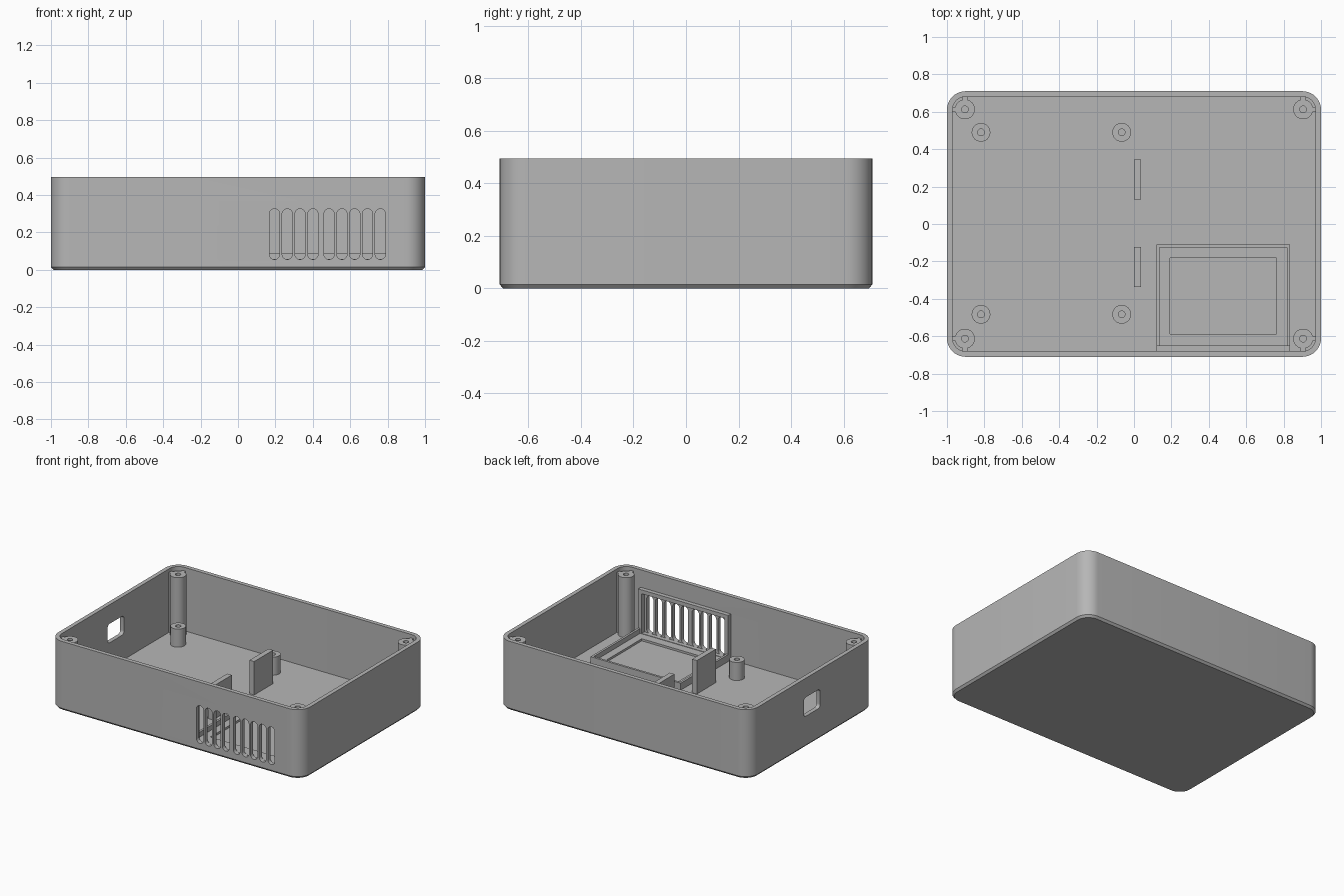
import bpy, bmesh
from math import sin, cos, pi, radians

cube = bpy.data.objects.get("Cube")
if cube:
    bpy.data.objects.remove(cube, do_unlink=True)

grey = bpy.data.materials.new("light_grey_plastic")
grey.use_nodes = True
GREY = (0.47, 0.47, 0.47, 1)
grey.diffuse_color = GREY
grey.node_tree.nodes["Principled BSDF"].inputs["Base Color"].default_value = GREY

FLOOR, TOP = 0.04, 0.495
HX, HY, WALL = 1.0, 0.71, 0.03


def rounded_rect(hx, hy, r, cx=0, cy=0, steps=10):
    """Outline points of a rounded rectangle."""
    pts = []
    for q, (sx, sy) in enumerate([(1, 1), (-1, 1), (-1, -1), (1, -1)]):
        for i in range(steps + 1):
            a = (q + i / steps) * pi / 2
            pts.append((cx + sx * (hx - r) + r * cos(a),
                        cy + sy * (hy - r) + r * sin(a)))
    return pts


def circle(r, cx, cy, n=32):
    return [(cx + r * cos(2 * pi * i / n), cy + r * sin(2 * pi * i / n)) for i in range(n)]


def loft(bm, rings):
    """Skin a stack of equal-length rings and cap both ends."""
    loops = [[bm.verts.new(p) for p in ring] for ring in rings]
    for a, b in zip(loops, loops[1:]):
        for i in range(len(a)):
            j = (i + 1) % len(a)
            bm.faces.new((a[i], a[j], b[j], b[i]))
    bm.faces.new(loops[0][::-1])
    bm.faces.new(loops[-1])


def at_z(pts, z):
    return [(x, y, z) for x, y in pts]


def box(bm, x0, x1, y0, y1, z0, z1):
    rect = [(x0, y0), (x1, y0), (x1, y1), (x0, y1)]
    loft(bm, [at_z(rect, z0), at_z(rect, z1)])


def finish(bm, name):
    bmesh.ops.recalc_face_normals(bm, faces=bm.faces)
    mesh = bpy.data.meshes.new(name)
    bm.to_mesh(mesh)
    bm.free()
    ob = bpy.data.objects.new(name, mesh)
    bpy.context.collection.objects.link(ob)
    mesh.materials.append(grey)
    return ob


def smooth(ob):
    bpy.ops.object.select_all(action='DESELECT')
    ob.select_set(True)
    bpy.context.view_layer.objects.active = ob
    bpy.ops.object.shade_smooth_by_angle(angle=radians(30))


# Open tray with chamfered base
bm = bmesh.new()
outer = rounded_rect(HX, HY, 0.1)
inner = rounded_rect(HX - WALL, HY - WALL, 0.068)
loft(bm, [at_z(rounded_rect(HX - 0.013, HY - 0.013, 0.087), 0), at_z(outer, 0.015),
          at_z(outer, TOP), at_z(inner, TOP), at_z(inner, FLOOR)])
case = finish(bm, "case_shell")

# Cutters: vent slots in the front wall, port window in the right wall
bm = bmesh.new()
for group_start in (0.195, 0.487):
    for i in range(4 if group_start < 0.3 else 5):
        slot = rounded_rect(0.0275, 0.135, 0.0274, group_start + i * 0.0685, 0.191)
        loft(bm, [[(x, y, z) for x, z in slot] for y in (-HY - 0.05, -HY + 0.045)])
port = rounded_rect(0.093, 0.068, 0.025, 0, 0.29)
loft(bm, [[(x, y, z) for y, z in port] for x in (-HX - 0.05, -HX + 0.06)])
cutter = finish(bm, "opening_cutter")
cutter.hide_render = True

mod = case.modifiers.new("openings", 'BOOLEAN')
mod.operation = 'DIFFERENCE'
mod.solver = 'EXACT'
mod.object = cutter
bpy.context.view_layer.objects.active = case
bpy.ops.object.modifier_apply(modifier=mod.name)
bpy.data.objects.remove(cutter, do_unlink=True)
smooth(case)


# Hollow round posts
def post(name, x, y, r, top, depth):
    bm = bmesh.new()
    hole = circle(0.018, x, y)
    loft(bm, [at_z(circle(r, x, y), FLOOR - 0.01), at_z(circle(r, x, y), top),
              at_z(hole, top), at_z(hole, top - depth)])
    smooth(finish(bm, name))


for sx, side in ((-1, "right"), (1, "left")):
    for sy, end in ((-1, "front"), (1, "back")):
        x, y = sx * 0.904, sy * 0.613
        post(f"{end}_{side}_lid_post", x, y, 0.053, 0.47, 0.2)
        # Webs tying the post to both walls
        bm = bmesh.new()
        xs = sorted((x + sx * 0.045, sx * 0.975))
        ys = sorted((y + sy * 0.045, sy * 0.685))
        box(bm, *xs, y - 0.013, y + 0.013, FLOOR - 0.01, 0.47)
        box(bm, x - 0.013, x + 0.013, *ys, FLOOR - 0.01, 0.47)
        finish(bm, f"{end}_{side}_post_webs")

for x in (-0.818, -0.066):
    for y, end in ((-0.483, "front"), (0.49, "back")):
        post(f"{end}_board_standoff", x, y, 0.05, 0.17, 0.1)

# Upright divider plates
for name, y0 in (("front_divider", -0.338), ("back_divider", 0.13)):
    bm = bmesh.new()
    box(bm, 0, 0.037, y0, y0 + 0.215, FLOOR - 0.01, 0.28)
    finish(bm, name)


# Rectangular frames made from four bars
def frame_bars(bm, a0, a1, b0, b1, w, put):
    put(bm, a0, a1, b0, b0 + w)
    put(bm, a0, a1, b1 - w, b1)
    put(bm, a0, a0 + w, b0 + w, b1 - w)
    put(bm, a1 - w, a1, b0 + w, b1 - w)


# Upright frame around the vents
bm = bmesh.new()
frame_bars(bm, 0.12, 0.835, FLOOR - 0.01, 0.37, 0.028,
           lambda m, x0, x1, z0, z1: box(m, x0, x1, -0.65, -HY + WALL - 0.004, z0, z1))
finish(bm, "vent_frame")

# Floor tray: outer lip and lower ledge, open to the vent frame
bm = bmesh.new()
box(bm, 0.12, 0.136, -0.66, -0.11, FLOOR - 0.01, 0.09)
box(bm, 0.819, 0.835, -0.66, -0.11, FLOOR - 0.01, 0.09)
box(bm, 0.136, 0.819, -0.126, -0.11, FLOOR - 0.01, 0.09)
finish(bm, "tray_lip")

bm = bmesh.new()
frame_bars(bm, 0.13, 0.825, -0.65, -0.12, 0.062,
           lambda m, x0, x1, y0, y1: box(m, x0, x1, y0, y1, FLOOR - 0.01, 0.055))
finish(bm, "tray_ledge")
